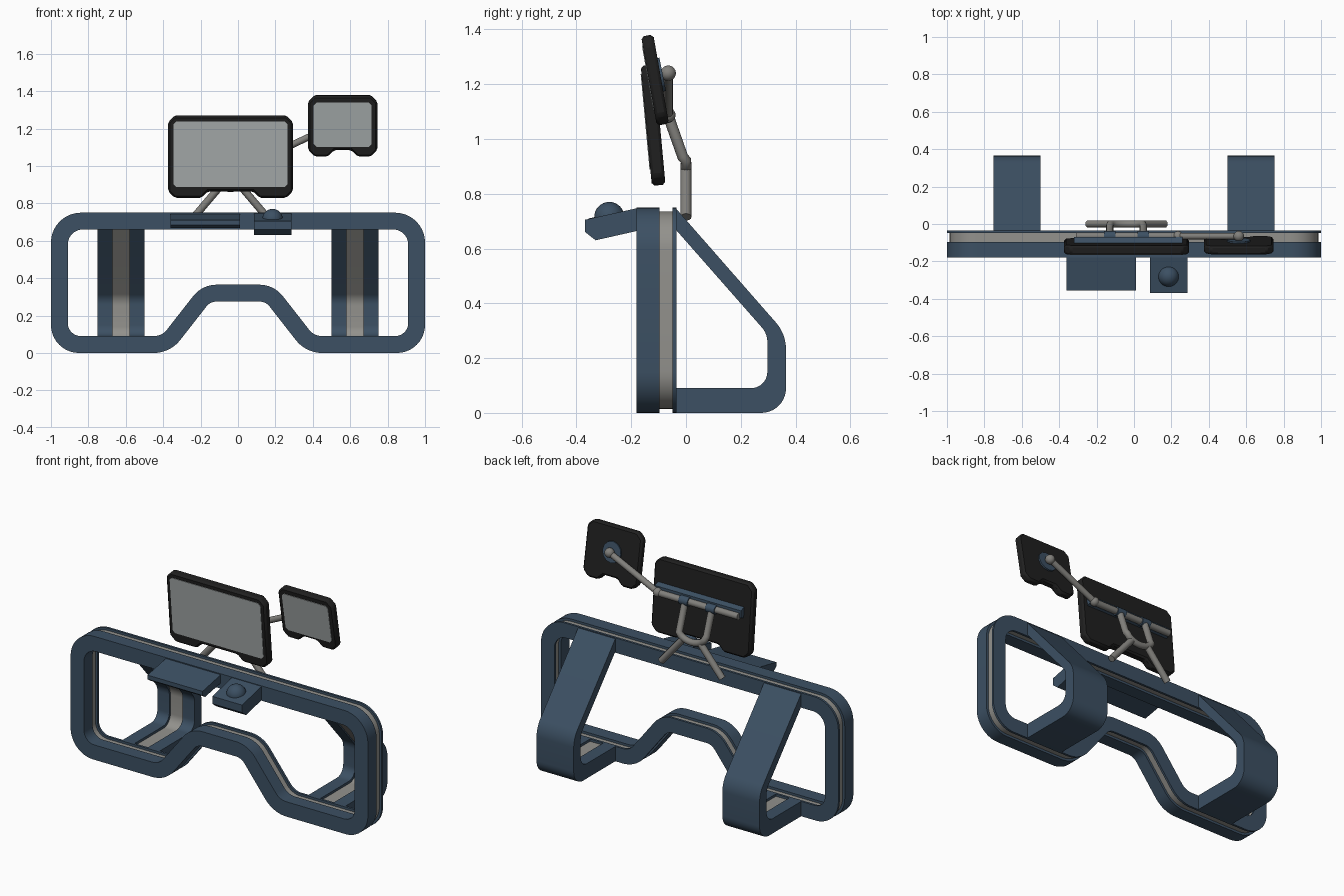
import bpy, bmesh, math
from mathutils import Vector

if "Cube" in bpy.data.objects:
    bpy.data.objects.remove(bpy.data.objects["Cube"])


def material(name, rgb):
    m = bpy.data.materials.new(name)
    m.diffuse_color = (*rgb, 1)
    m.use_nodes = True
    m.node_tree.nodes["Principled BSDF"].inputs["Base Color"].default_value = m.diffuse_color
    return m


BLUE = material("slate blue", (0.045, 0.08, 0.125))
GREY = material("warm grey trim", (0.29, 0.285, 0.265))
TUBE = material("tube grey", (0.22, 0.215, 0.20))
BLACK = material("bezel black", (0.014, 0.014, 0.014))
GLASS = material("screen grey", (0.39, 0.42, 0.42))

XZ = lambda u, v, d: (u, d, v)   # profile seen from the front
YZ = lambda u, v, d: (d, u, v)   # profile seen from the side


def finish(bm, name, mat, angle=30):
    bmesh.ops.recalc_face_normals(bm, faces=bm.faces)
    me = bpy.data.meshes.new(name)
    bm.to_mesh(me)
    bm.free()
    ob = bpy.data.objects.new(name, me)
    bpy.context.collection.objects.link(ob)
    me.materials.append(mat)
    smooth(ob, angle)
    return ob


def smooth(ob, angle=30):
    bpy.ops.object.select_all(action='DESELECT')
    ob.select_set(True)
    bpy.context.view_layer.objects.active = ob
    bpy.ops.object.shade_smooth_by_angle(angle=math.radians(angle))


def rounded(corners, closed, seg=10):
    """Round each (u, v, radius) corner with an arc of seg steps."""
    out, n = [], len(corners)
    for i, (u, v, r) in enumerate(corners):
        p = Vector((u, v))
        if r == 0 or (not closed and i in (0, n - 1)):
            out.append(p)
            continue
        a = (Vector(corners[i - 1][:2]) - p).normalized()
        b = (Vector(corners[(i + 1) % n][:2]) - p).normalized()
        half = a.angle(b) / 2
        c = p + (a + b).normalized() * r / math.sin(half)
        s = p + a * r / math.tan(half) - c
        e = p + b * r / math.tan(half) - c
        total = s.angle(e)
        for k in range(seg + 1):
            t = k / seg
            out.append(c + (s * math.sin((1 - t) * total) + e * math.sin(t * total)) / math.sin(total))
    return out


def band(name, outer, inner, t0, t1, d0, d1, plane, mat, closed):
    """Solid strip between two matching outlines, from depth d0 to d1."""
    bm = bmesh.new()
    o, i = rounded(outer, closed), rounded(inner, closed)
    rows = []
    for p, q in zip(o, i):
        a, b = p.lerp(q, t0), p.lerp(q, t1)
        rows.append([bm.verts.new(plane(w.x, w.y, d)) for w, d in ((a, d0), (b, d0), (b, d1), (a, d1))])
    for k in range(len(rows) if closed else len(rows) - 1):
        r, s = rows[k], rows[(k + 1) % len(rows)]
        for j in range(4):
            bm.faces.new((r[j], r[(j + 1) % 4], s[(j + 1) % 4], s[j]))
    if not closed:
        bm.faces.new(rows[0])
        bm.faces.new(rows[-1])
    return finish(bm, name, mat)


def prism(name, pts, d0, d1, plane, mat, bevel=0.0):
    bm = bmesh.new()
    a = [bm.verts.new(plane(u, v, d0)) for u, v in pts]
    b = [bm.verts.new(plane(u, v, d1)) for u, v in pts]
    bm.faces.new(a)
    bm.faces.new(b)
    for k in range(len(pts)):
        j = (k + 1) % len(pts)
        bm.faces.new((a[k], a[j], b[j], b[k]))
    ob = finish(bm, name, mat, 20)
    if bevel:
        m = ob.modifiers.new("bevel", 'BEVEL')
        m.width, m.segments = bevel, 1
    return ob


def tube(name, pts, r, mat):
    cu = bpy.data.curves.new(name, 'CURVE')
    cu.dimensions, cu.bevel_depth, cu.bevel_resolution, cu.use_fill_caps = '3D', r, 4, True
    sp = cu.splines.new('POLY')
    sp.points.add(len(pts) - 1)
    for s, p in zip(sp.points, pts):
        s.co = (*p, 1)
    ob = bpy.data.objects.new(name, cu)
    bpy.context.collection.objects.link(ob)
    bpy.ops.object.select_all(action='DESELECT')
    ob.select_set(True)
    bpy.context.view_layer.objects.active = ob
    bpy.ops.object.convert(target='MESH')
    ob = bpy.context.object
    ob.data.materials.clear()
    ob.data.materials.append(mat)
    smooth(ob, 45)


def ball(name, loc, r, mat):
    bm = bmesh.new()
    bmesh.ops.create_uvsphere(bm, u_segments=28, v_segments=16, radius=r)
    finish(bm, name, mat).location = loc


# Front frame: blue / grey / blue sandwich with an arch at the bottom
def mirrored(half):
    return half + [(-x, z, r) for x, z, r in reversed(half)]


outer = mirrored([(1, .75, .16), (1, 0, .15), (.363, 0, .18), (.148, .275, .07)])
inner = mirrored([(.91, .66, .08), (.91, .09, .07), (.407, .09, .09), (.192, .365, .16)])
band("frame_front", outer, inner, 0, 1, -.18, -.097, XZ, BLUE, True)
band("frame_trim", outer, inner, .16, .84, -.097, -.049, XZ, GREY, True)
band("frame_back", outer, inner, 0, 1, -.049, -.035, XZ, BLUE, True)

# Rear legs: bent bands with a grey groove on the inside
leg_out = [(-.04, .75, 0), (.365, .288, .15), (.365, 0, .09), (-.04, 0, 0)]
leg_in = [(-.04, .672, 0), (.297, .289, .08), (.297, .09, .06), (-.04, .09, 0)]
for side, x0 in (("left", -.75), ("right", .5)):
    band(f"leg_rim_a_{side}", leg_out, leg_in, 0, 1, x0, x0 + .08, YZ, BLUE, False)
    band(f"leg_rim_b_{side}", leg_out, leg_in, 0, 1, x0 + .17, x0 + .25, YZ, BLUE, False)
    band(f"leg_shell_{side}", leg_out, leg_in, 0, .5, x0 + .08, x0 + .17, YZ, BLUE, False)
    band(f"leg_groove_{side}", leg_out, leg_in, .5, .84, x0 + .08, x0 + .17, YZ, GREY, False)

# Front tray and trackball box
prism("tray", [(-.175, .745), (-.355, .71), (-.355, .685), (-.33, .667), (-.175, .695)], -.36, .01, YZ, BLUE)
prism("trackball_box", [(-.175, .748), (-.368, .705), (-.368, .66), (-.33, .63), (-.175, .665)], .085, .285, YZ, BLUE)
ball("trackball", (.185, -.28, .715), .055, BLUE)


# Tilted screens: chamfered bezel with a bottom notch, and a thin panel
def screen(name, loc, w, h, c, notch, rise, pw, p0, p1, tilt, depth):
    half = [(w - c, h), (w, h - c), (w, c - h), (w - c, -h), (notch + rise, -h), (notch, rise - h)]
    pts = half + [(-x, z) for x, z in reversed(half)]
    bezel = prism(name + "_bezel", pts, -depth / 2, depth / 2, XZ, BLACK, .01)
    k = .015
    panel = [(pw - k, p1), (pw, p1 - k), (pw, p0 + k), (pw - k, p0)]
    panel += [(-x, z) for x, z in reversed(panel)]
    glass = prism(name + "_panel", panel, -depth / 2 - .003, -depth / 2 + .003, XZ, GLASS)
    for ob in (bezel, glass):
        ob.location = loc
        ob.rotation_euler.x = math.radians(tilt)


screen("main_screen", (-.04, -.12, 1.05), .333, .22, .035, .12, .035, .305, -.16, .19, 5.3, .05)
screen("side_screen", (.56, -.113, 1.215), .185, .165, .035, .045, .035, .155, -.11, .13, 10, .045)

# Tubular stand: U-shaped yoke and two splayed feet
yoke = [(.09, -.065, 1.085), (.09, -.012, .935)]
yoke += [(.09 * math.cos(a), 0, .935 - .055 * math.sin(a)) for a in (math.pi * k / 12 for k in range(1, 12))]
yoke += [(-.09, -.012, .935), (-.09, -.065, 1.085)]
tube("stand_yoke", [(x - .04, y, z) for x, y, z in yoke], .02, TUBE)
for side, s in (("left", -1), ("right", 1)):
    tube(f"stand_foot_{side}", [(-.04 + s * .205, 0, .715), (-.04 + s * .06, 0, .885)], .02, TUBE)
    tube(f"yoke_clamp_{side}", [(-.04 + s * .09 - .03, -.065, 1.085), (-.04 + s * .09 + .03, -.065, 1.085)], .027, BLUE)

# Crossbar, bracket and arm to the side screen
tube("crossbar", [(-.31, -.065, 1.085), (.24, -.065, 1.085)], .02, TUBE)
prism("crossbar_bracket", [(-.115, 1.06), (-.07, 1.075), (-.07, 1.12), (-.115, 1.135)], -.32, .26, YZ, BLUE)
tube("side_arm", [(.23, -.065, 1.085), (.56, -.065, 1.24)], .018, TUBE)
ball("arm_joint_inner", (.235, -.065, 1.087), .027, TUBE)
ball("arm_joint_outer", (.56, -.065, 1.24), .028, TUBE)
tube("side_screen_mount", [(.56, -.105, 1.232), (.56, -.085, 1.236)], .062, BLUE)
